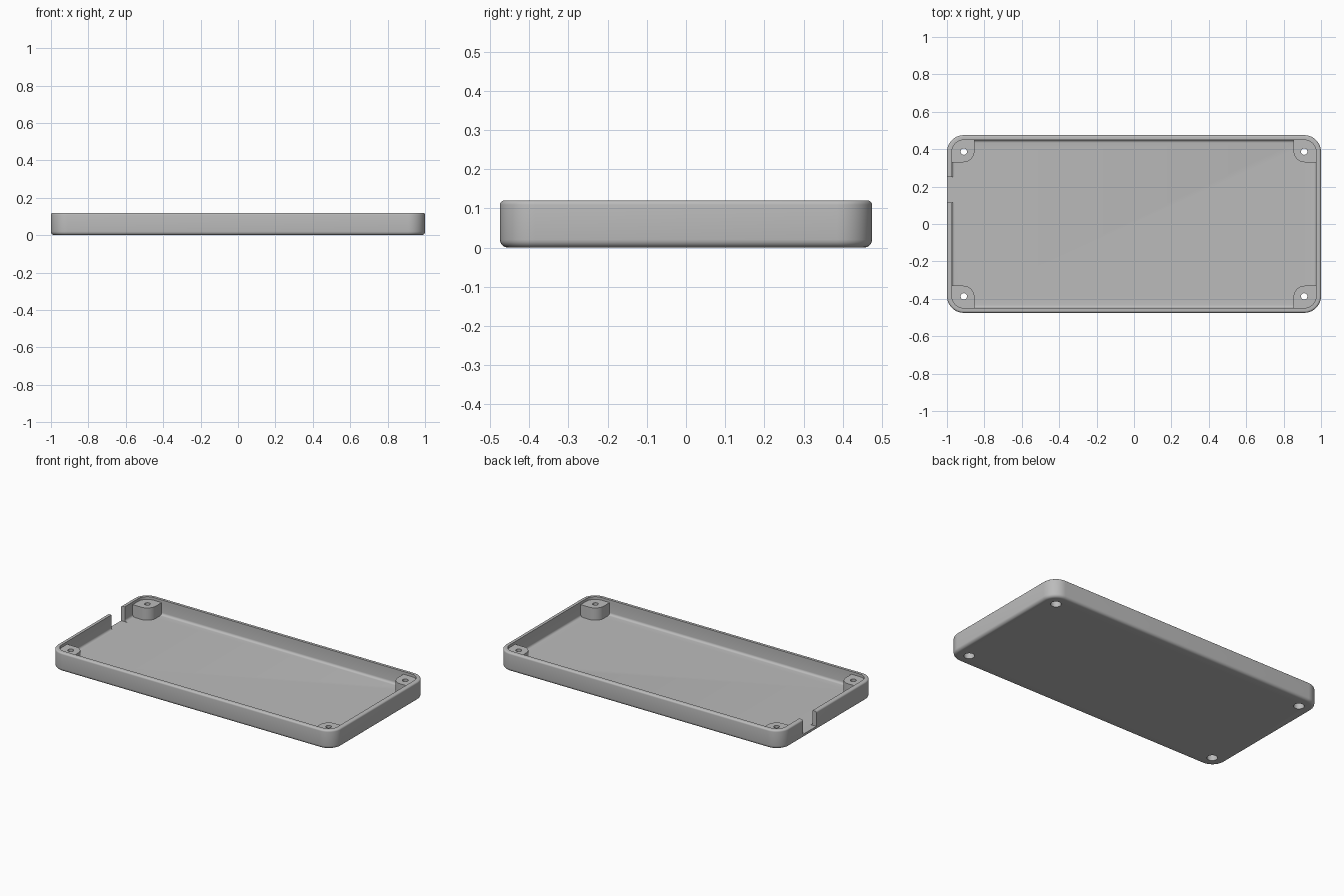
import bpy, bmesh
from math import cos, sin, pi, radians

old = bpy.data.objects.get("Cube")
if old:
    bpy.data.objects.remove(old, do_unlink=True)

HX, HY, HEIGHT = 1.0, 0.475, 0.12
CORNER, WALL, FLOOR = 0.09, 0.026, 0.025
HOLE_X, HOLE_Y = 0.91, 0.387
BOSS_TOP = 0.103

grey = bpy.data.materials.new("plain grey")
grey.use_nodes = True
grey.diffuse_color = (0.5, 0.5, 0.5, 1)
grey.node_tree.nodes["Principled BSDF"].inputs["Base Color"].default_value = grey.diffuse_color


def finish(name, bm):
    bmesh.ops.recalc_face_normals(bm, faces=bm.faces)
    mesh = bpy.data.meshes.new(name)
    bm.to_mesh(mesh)
    bm.free()
    mesh.materials.append(grey)
    ob = bpy.data.objects.new(name, mesh)
    bpy.context.collection.objects.link(ob)
    return ob


def arc(cx, cy, r, start, steps=12):
    return [(cx + r * cos(start + pi / 2 * i / steps),
             cy + r * sin(start + pi / 2 * i / steps)) for i in range(steps + 1)]


def rounded_outline(inset):
    r = CORNER - inset
    x, y = HX - CORNER, HY - CORNER
    centres = ((x, y), (-x, y), (-x, -y), (x, -y))
    return [p for k, (cx, cy) in enumerate(centres) for p in arc(cx, cy, r, k * pi / 2)]


def loft(bm, rings):
    """Skin a stack of (outline, height) rings and cap both ends."""
    loops = [[bm.verts.new((x, y, z)) for x, y in outline] for outline, z in rings]
    for a, b in zip(loops, loops[1:]):
        for i in range(len(a)):
            j = (i + 1) % len(a)
            bm.faces.new((a[i], a[j], b[j], b[i]))
    bm.faces.new(loops[0][::-1])
    bm.faces.new(loops[-1])


def fillet(inset, z, r, start, end, steps=5):
    """Rounded stretch of the wall section, as (inset, height) pairs."""
    angles = [radians(start + (end - start) * i / steps) for i in range(steps + 1)]
    return [(inset + r * cos(a), z + r * sin(a)) for a in angles]


# Tray: wall section swept round the rounded rectangle
RB, RT, RI = 0.02, 0.011, 0.015
section = (fillet(RB, RB, RB, 270, 180)
           + fillet(RT, HEIGHT - RT, RT, 180, 90)
           + [(WALL, HEIGHT)]
           + fillet(WALL + RI, FLOOR + RI, RI, 180, 270))
bm = bmesh.new()
loft(bm, [(rounded_outline(d), z) for d, z in section])
tray = finish("tray", bm)

# Screw bosses in the four corners
inner_x, inner_y, inner_r = 0.853, 0.33, 0.06
outer_x, outer_y, outer_r = HX - 0.015, HY - 0.015, CORNER - 0.015
outline = ([(outer_x, inner_y)]
           + arc(outer_x - outer_r, outer_y - outer_r, outer_r, 0)
           + [(inner_x, outer_y)]
           + arc(inner_x + inner_r, inner_y + inner_r, inner_r, pi))
corners = [(sx, sy) for sx in (-1, 1) for sy in (-1, 1)]
bm = bmesh.new()
for sx, sy in corners:
    placed = [(x * sx, y * sy) for x, y in outline]
    loft(bm, [(placed, 0.012), (placed, BOSS_TOP)])
bosses = finish("corner_bosses", bm)


def circle(cx, cy, r, n=32):
    return [(cx + r * cos(2 * pi * i / n), cy + r * sin(2 * pi * i / n)) for i in range(n)]


# Cutter: screw holes with a wide head recess underneath
bm = bmesh.new()
for sx, sy in corners:
    wide, narrow = (circle(sx * HOLE_X, sy * HOLE_Y, r) for r in (0.031, 0.017))
    loft(bm, [(wide, -0.02), (wide, 0.05), (narrow, 0.05), (narrow, 0.2)])
holes = finish("screw_hole_cutter", bm)

# Cutter: cable slot through the right end wall
bm = bmesh.new()
slot = [(-1.1, 0.115), (-0.955, 0.115), (-0.955, 0.25), (-1.1, 0.25)]
loft(bm, [(slot, FLOOR), (slot, 0.2)])
slot_cutter = finish("cable_slot_cutter", bm)

# Combine the parts, then drop the helpers
bpy.ops.object.select_all(action='DESELECT')
bpy.context.view_layer.objects.active = tray
tray.select_set(True)
for helper, operation in ((bosses, 'UNION'), (holes, 'DIFFERENCE'), (slot_cutter, 'DIFFERENCE')):
    helper.hide_render = True
    mod = tray.modifiers.new(helper.name, 'BOOLEAN')
    mod.operation, mod.object, mod.solver = operation, helper, 'EXACT'
    bpy.ops.object.modifier_apply(modifier=mod.name)
    bpy.data.objects.remove(helper, do_unlink=True)

bpy.ops.object.shade_smooth_by_angle(angle=radians(35))
